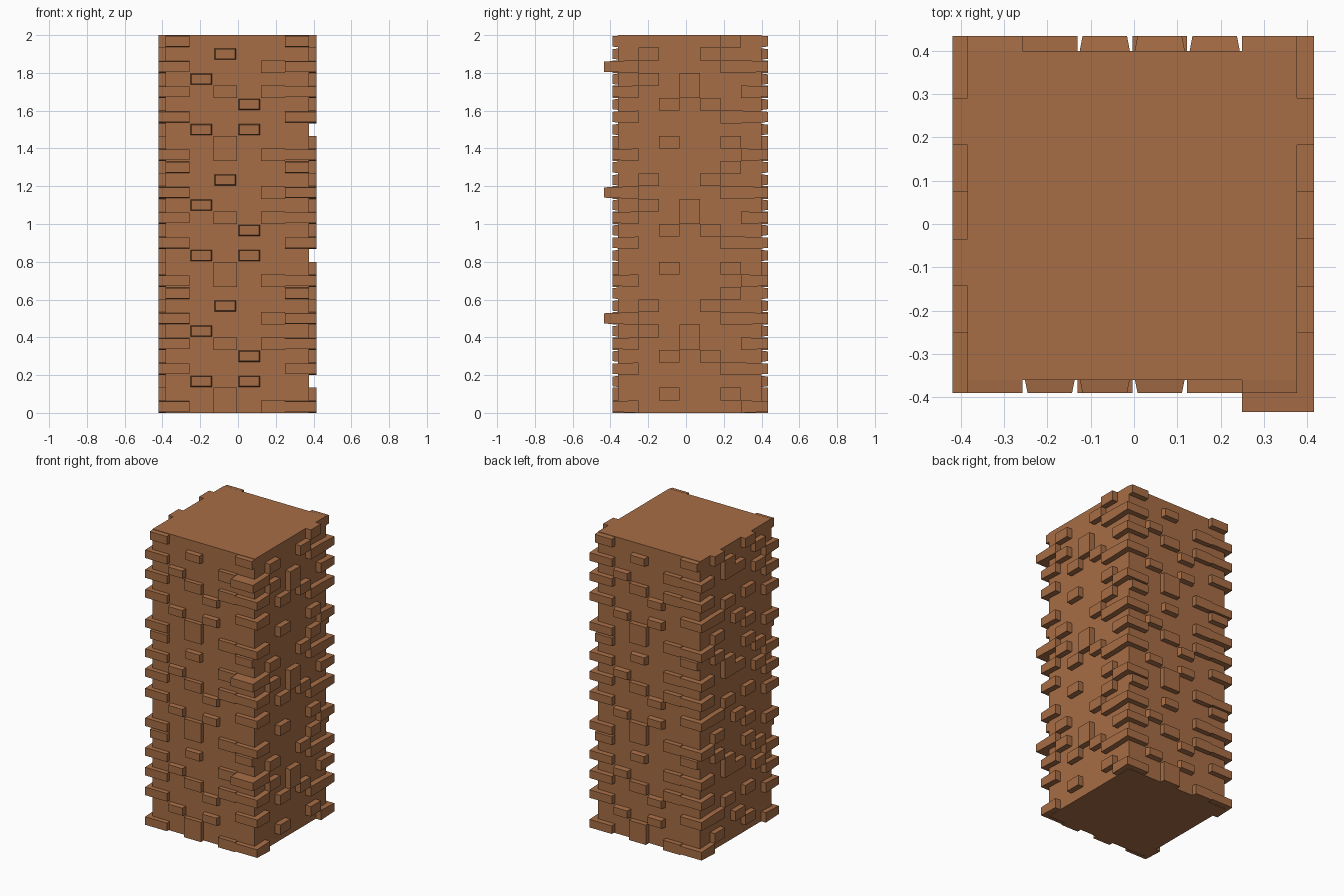
import bpy, bmesh

if "Cube" in bpy.data.objects:
    bpy.data.objects.remove(bpy.data.objects["Cube"])

H = 2 / 30                                  # brick course height, pattern repeats every 10
X0, X1, Y0, Y1 = -0.385, 0.377, -0.36, 0.40  # plain core of the pillar
XO0, XO1, YO0, YO1 = -0.42, 0.416, -0.39, 0.434  # outer brick faces
CX, CY = (X1 - X0) / 6, (Y1 - Y0) / 7       # brick column widths
EMBED = 0.03

mat = bpy.data.materials.new("brown_brick")
mat.diffuse_color = (0.38, 0.153, 0.06, 1)
mat.use_nodes = True
mat.node_tree.nodes["Principled BSDF"].inputs["Base Color"].default_value = mat.diffuse_color


def box(bm, x, y, z, side=None, inset=(0, 0)):
    """Box from ranges; side -1/+1 tapers the -y/+y face by inset (x, z)."""
    grid = {}
    for i in (0, 1):
        for j in (0, 1):
            for k in (0, 1):
                t = side is not None and j == (side > 0)
                dx = inset[0] * (1 - 2 * i) if t else 0
                dz = inset[1] * (1 - 2 * k) if t else 0
                grid[i, j, k] = bm.verts.new((x[i] + dx, y[j], z[k] + dz))
    for a in range(3):
        for s in (0, 1):
            ring = []
            for u, v in ((0, 0), (1, 0), (1, 1), (0, 1)):
                key = [u, v]
                key.insert(a, s)
                ring.append(grid[tuple(key)])
            bm.faces.new(ring)


def finish(name, bm):
    bmesh.ops.recalc_face_normals(bm, faces=bm.faces)
    me = bpy.data.meshes.new(name)
    bm.to_mesh(me)
    bm.free()
    me.materials.append(mat)
    bpy.context.collection.objects.link(bpy.data.objects.new(name, me))


def courses(row, n=1):
    for p in range(3):
        z = (p * 10 + row) * H
        yield (z, z + n * H)


# Pillar core
bm = bmesh.new()
box(bm, (X0, X1), (Y0, Y1), (0, 2))
finish("pillar_core", bm)

# Corner bricks: four courses wrap the edge, the ninth stays on the front and back
bm = bmesh.new()
for row in (0, 3, 5, 7, 9):
    wrap = row != 9
    for z in courses(row):
        for x in ((XO0 if wrap else X0, X0 + CX), (X1 - CX, XO1 if wrap else X1)):
            front = -0.435 if row == 7 and x[0] > 0 else YO0
            depth = CY if wrap else EMBED
            box(bm, x, (front, Y0 + depth), z, -1, (0, 0.006))
            box(bm, x, (Y1 - depth, YO1), z, 1, (0, 0.006))
finish("corner_bricks", bm)

# Front and back bricks: (column, first row, rows tall); back is the front turned round
bm = bmesh.new()
face = [(1, 2, 1), (1, 6, 1), (2, 0, 2), (2, 5, 1), (2, 8, 1),
        (3, 2, 1), (3, 4, 1), (4, 0, 1), (4, 5, 1), (4, 7, 1)]
for col, row, n in face:
    taper = (0.0, 0.0) if col == 4 or row in (0, 5) else (0.012, 0.008)
    for z in courses(row, n):
        a = X0 + col * CX
        box(bm, (a, a + CX), (YO0, Y0 + EMBED), z, -1, taper)
        b = X0 + (5 - col) * CX
        box(bm, (b, b + CX), (Y1 - EMBED, YO1), z, 1, taper)
finish("front_and_back_bricks", bm)

# Side bricks: (column, first row, rows tall, columns wide)
bm = bmesh.new()
shared = [(5, 9, 1, 1), (1, 8, 1, 1), (4, 8, 1, 1), (1, 6, 1, 1), (2, 4, 1, 1),
          (4, 4, 1, 1), (5, 3, 1, 1), (2, 1, 1, 1), (5, 1, 1, 1)]
right = shared + [(5, 7, 1, 1), (3, 5, 2, 1)]
left = shared + [(3, 7, 1, 2), (2, 9, 1, 1), (3, 2, 1, 1)]
for bricks, x in ((right, (X1 - EMBED, XO1)), (left, (XO0, X0 + EMBED))):
    for col, row, n, w in bricks:
        for z in courses(row, n):
            y = Y0 + col * CY
            box(bm, x, (y, y + w * CY), z)
finish("side_bricks", bm)
